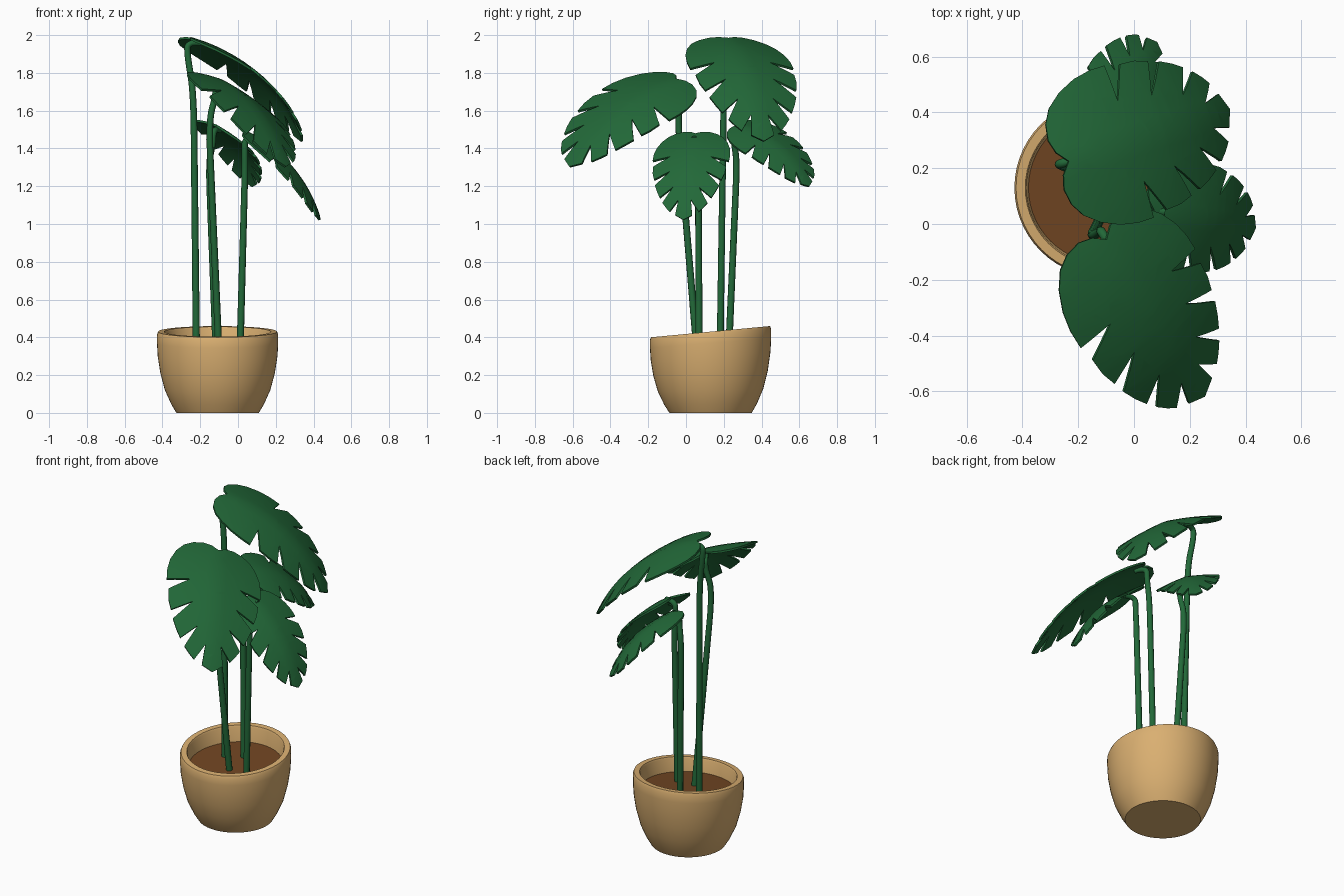
import bpy, bmesh, math
from mathutils import Vector

if "Cube" in bpy.data.objects:
    bpy.data.objects.remove(bpy.data.objects["Cube"])


def material(name, col):
    m = bpy.data.materials.new(name)
    m.diffuse_color = (*col, 1)
    m.use_nodes = True
    m.node_tree.nodes["Principled BSDF"].inputs["Base Color"].default_value = m.diffuse_color
    return m


POT = material("tan clay", (0.70, 0.43, 0.165))
SOIL = material("brown soil", (0.165, 0.06, 0.016))
GREEN = material("leaf green", (0.016, 0.14, 0.04))
CX, CY = -0.108, 0.13


def add(name, bm, mat, angle):
    me = bpy.data.meshes.new(name)
    bm.to_mesh(me)
    bm.free()
    ob = bpy.data.objects.new(name, me)
    bpy.context.collection.objects.link(ob)
    me.materials.append(mat)
    smooth(ob, angle)
    return ob


def smooth(ob, angle):
    bpy.ops.object.select_all(action='DESELECT')
    ob.select_set(True)
    bpy.context.view_layer.objects.active = ob
    bpy.ops.object.shade_smooth_by_angle(angle=math.radians(angle))


# Revolved parts; the top leans gently up towards the back
def lathe(name, profile, mat):
    bm = bmesh.new()
    vs = [bm.verts.new((r, 0, z)) for r, z in profile]
    es = [bm.edges.new(p) for p in zip(vs, vs[1:])]
    bmesh.ops.spin(bm, geom=vs + es, cent=(0, 0, 0), axis=(0, 0, 1),
                   angle=2 * math.pi, steps=56)
    bmesh.ops.remove_doubles(bm, verts=bm.verts[:], dist=1e-5)
    bmesh.ops.recalc_face_normals(bm, faces=bm.faces[:])
    for v in bm.verts:
        v.co.z += 0.094 * v.co.y * v.co.z / 0.43
        v.co.x += CX
        v.co.y += CY
    return add(name, bm, mat, 35)


# Pot and soil
lathe("pot", [(0, 0), (0.218, 0), (0.245, 0.045), (0.279, 0.12), (0.303, 0.21),
              (0.317, 0.30), (0.321, 0.37), (0.321, 0.415), (0.315, 0.43), (0.282, 0.43),
              (0.277, 0.42), (0.272, 0.34), (0.255, 0.28), (0, 0.28)], POT)
lathe("soil", [(0, 0.29), (0.268, 0.29), (0.273, 0.335), (0, 0.335)], SOIL)

# Half outline of a split leaf: along the midrib, then sideways
HALF = [(-0.04, 0.05), (-0.055, 0.11), (-0.04, 0.18), (0.0, 0.24), (0.07, 0.29),
        (0.16, 0.325), (0.25, 0.34), (0.335, 0.34), (0.32, 0.18), (0.415, 0.325),
        (0.50, 0.32), (0.575, 0.30), (0.50, 0.155), (0.64, 0.285), (0.71, 0.26),
        (0.775, 0.23), (0.68, 0.115), (0.83, 0.20), (0.88, 0.165), (0.92, 0.13),
        (0.81, 0.055), (0.955, 0.075)]


def leaf(name, base, heading, pitch0, pitch1, roll, length):
    a, t0, t1, r = map(math.radians, (heading, pitch0, pitch1, roll))
    fwd = Vector((math.cos(a), math.sin(a), 0))
    side = Vector((-math.sin(a), math.cos(a), 0))
    up = Vector((0, 0, 1))
    bm = bmesh.new()
    outline = [(0, 0)] + [(u, -v) for u, v in HALF] + [(1, 0)] + HALF[::-1]
    bm.faces.new([bm.verts.new((u, v, 0)) for u, v in outline])
    bm.normal_update()
    bmesh.ops.triangulate(bm, faces=bm.faces[:])
    cuts = [((i * 0.08, 0, 0), (1, 0, 0)) for i in range(13)]
    cuts += [((0, i * 0.07, 0), (0, 1, 0)) for i in range(-4, 5)]
    for co, no in cuts:
        bmesh.ops.bisect_plane(bm, geom=bm.verts[:] + bm.edges[:] + bm.faces[:],
                               plane_co=co, plane_no=no, dist=1e-5)
    bmesh.ops.remove_doubles(bm, verts=bm.verts[:], dist=1e-4)
    # bend along a drooping arc with the sides sagging from the midrib
    for vert in bm.verts:
        u, v = vert.co.x, vert.co.y
        t = t0 + (t1 - t0) * u
        d = length / (t1 - t0)
        n = fwd * math.sin(t) + up * math.cos(t)
        w = -(0.25 * v * v + 0.10 * abs(v)) * length
        v *= length
        vert.co = (Vector(base) + fwd * d * (math.sin(t) - math.sin(t0))
                   + up * d * (math.cos(t) - math.cos(t0))
                   + v * (side * math.cos(r) + n * math.sin(r))
                   + w * (n * math.cos(r) - side * math.sin(r)))
    bm.normal_update()
    ob = add(name, bm, GREEN, 40)
    mod = ob.modifiers.new("thickness", 'SOLIDIFY')
    mod.thickness = 0.012
    mod.offset = 0
    bpy.ops.object.modifier_apply(modifier=mod.name)
    smooth(ob, 40)


# Stem: nearly straight, hooking over at the top into the leaf base
def stem(name, foot, neck, base, heading):
    a = math.radians(heading)
    fwd = Vector((math.cos(a), math.sin(a), 0))
    f, n, b = Vector((*foot, 0.3)), Vector(neck), Vector(base)
    pts = [f, f.lerp(n, 0.35), f.lerp(n, 0.7), n,
           b - fwd * 0.035 - Vector((0, 0, 0.09)),
           b - fwd * 0.035 - Vector((0, 0, 0.012)),
           b + fwd * 0.04 - Vector((0, 0, 0.024))]
    cu = bpy.data.curves.new(name, 'CURVE')
    cu.dimensions = '3D'
    cu.bevel_depth = 0.018
    cu.bevel_resolution = 3
    cu.use_fill_caps = True
    sp = cu.splines.new('NURBS')
    sp.points.add(len(pts) - 1)
    for i, (q, p) in enumerate(zip(sp.points, pts)):
        q.co = (*p, 1)
        q.radius = 1.05 - 0.03 * i
    sp.order_u = 3
    sp.use_endpoint_u = True
    sp.resolution_u = 6
    cu.materials.append(GREEN)
    ob = bpy.data.objects.new(name, cu)
    bpy.context.collection.objects.link(ob)
    bpy.ops.object.select_all(action='DESELECT')
    ob.select_set(True)
    bpy.context.view_layer.objects.active = ob
    bpy.ops.object.convert(target='MESH')
    smooth(bpy.context.object, 40)


# name, stem foot, stem neck, leaf base, heading, start pitch, end pitch, roll, length
PLANTS = [
    ("tall", (-0.22, 0.18), (-0.235, 0.20, 1.70), (-0.235, 0.225, 1.98), 18, 16, 68, 0, 0.84),
    ("front", (-0.10, 0.06), (-0.155, -0.045, 1.55), (-0.10, -0.055, 1.765), -58, 12, 58, -19, 0.83),
    ("right", (0.01, 0.07), (0.037, 0.065, 1.28), (0.07, 0.05, 1.475), -10, 28, 74, 0, 0.60),
    ("back", (-0.115, 0.225), (-0.155, 0.27, 1.33), (-0.115, 0.285, 1.52), 62, 14, 62, 20, 0.54),
]
for name, foot, neck, base, head, p0, p1, roll, length in PLANTS:
    stem(name + "_stem", foot, neck, base, head)
    leaf(name + "_leaf", base, head, p0, p1, roll, length)
